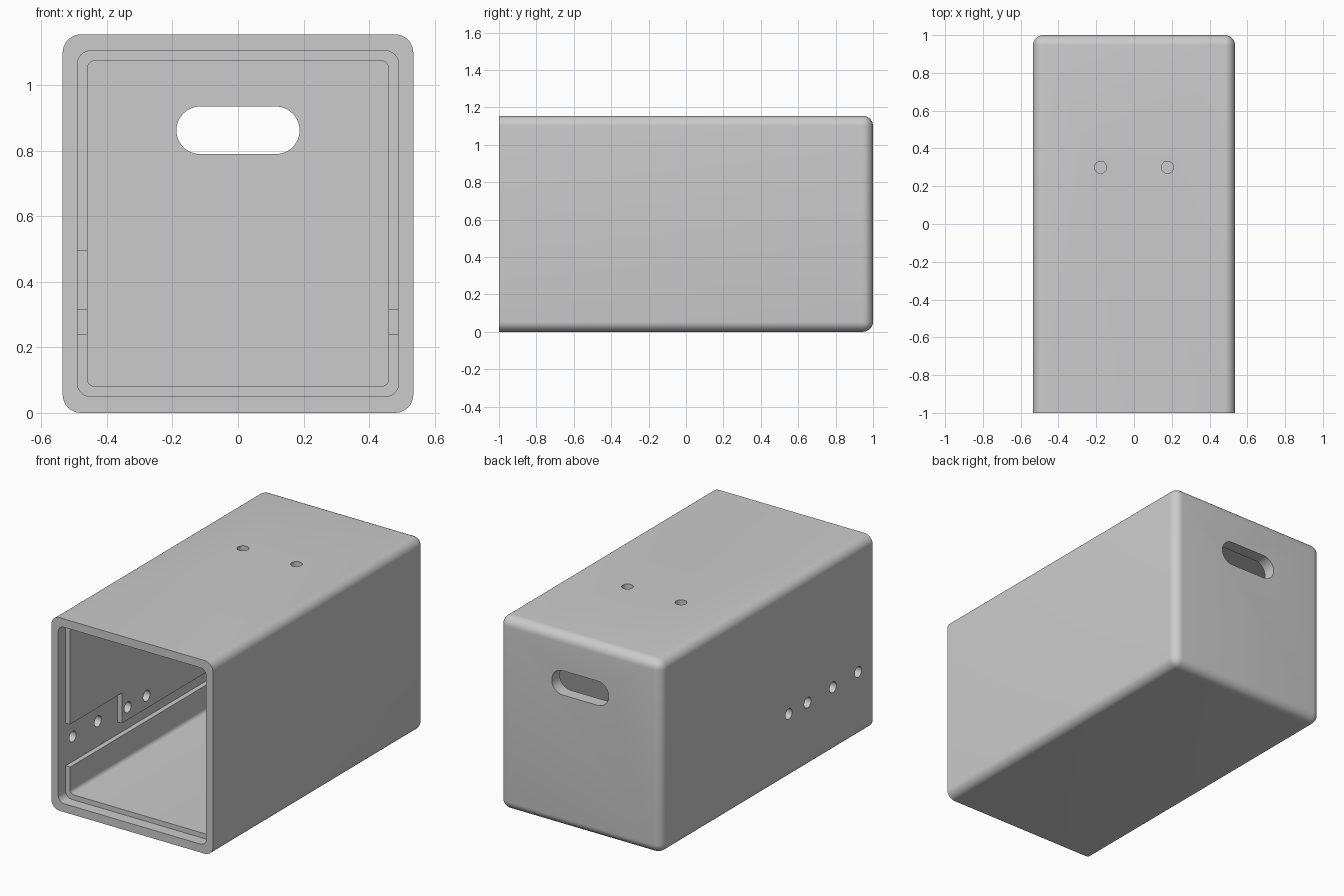
import bpy
import bmesh
from math import radians
from mathutils import Vector, Matrix

if "Cube" in bpy.data.objects:
    bpy.data.objects.remove(bpy.data.objects["Cube"], do_unlink=True)

HALF_W, HEIGHT, FRONT, BACK = 0.535, 1.155, -1.0, 1.0
INNER, REBATE = 0.46, 0.4895      # half widths of the cavity and front rebate
MID_Z = HEIGHT / 2

grey = bpy.data.materials.new("plain grey")
grey.use_nodes = True
grey.diffuse_color = (0.6, 0.6, 0.6, 1)
grey.node_tree.nodes["Principled BSDF"].inputs["Base Color"].default_value = (0.6, 0.6, 0.6, 1)


def finish(bm, name):
    bmesh.ops.recalc_face_normals(bm, faces=bm.faces)
    mesh = bpy.data.meshes.new(name)
    bm.to_mesh(mesh)
    bm.free()
    mesh.materials.append(grey)
    ob = bpy.data.objects.new(name, mesh)
    bpy.context.collection.objects.link(ob)
    return ob


def box(name, low, high, radius=0, rule=None, segments=8):
    """Box between two corners; edges chosen by the rule are rounded."""
    low, high = Vector(low), Vector(high)
    bm = bmesh.new()
    bmesh.ops.create_cube(bm, size=1)
    for v in bm.verts:
        v.co = (low + high) / 2 + v.co * (high - low)
    if radius:
        bmesh.ops.bevel(bm, geom=[e for e in bm.edges if rule(e)], offset=radius,
                        segments=segments, profile=0.5, affect='EDGES')
    return finish(bm, name)


def drill(name, place, axis):
    bm = bmesh.new()
    turn = Vector((0, 0, 1)).rotation_difference(Vector(axis)).to_matrix().to_4x4()
    bmesh.ops.create_cone(bm, cap_ends=True, segments=32, radius1=0.032, radius2=0.032,
                          depth=0.2, matrix=Matrix.Translation(place) @ turn)
    return finish(bm, name)


def along_y(e):
    return abs(e.verts[0].co.y - e.verts[1].co.y) > 0.01


def not_front(e):
    return max(v.co.y for v in e.verts) > 0


# Outer shell: rounded everywhere except around the open front
case = box("case", (-HALF_W, FRONT, 0), (HALF_W, BACK, HEIGHT), 0.055, not_front)

# Cavity and the shallow rebate around its mouth
cutters = [
    box("cavity_cutter", (-INNER, -1.05, 0.08), (INNER, 0.925, 1.075), 0.025, along_y),
    box("rebate_cutter", (-0.49, -1.1, 0.05), (0.49, -0.93, 1.105), 0.04, along_y),
]

# Guide grooves along both side walls
for side in (-1, 1):
    xs = sorted((side * 0.4, side * REBATE))
    cutters.append(box("groove_cutter", (xs[0], -0.95, 0.24), (xs[1], 0.92, 0.315)))

# Taller pocket at the front of one groove
cutters.append(box("pocket_cutter", (-REBATE, -0.95, 0.28), (-0.4, -0.44, 0.495)))

# Rounded hand hole through the back wall
cutters.append(box("handle_cutter", (-0.188, 0.8, 0.79), (0.188, 1.1, 0.935),
                   0.0724, along_y, 12))

# Bolt holes through one side wall and the top
for y in (-0.863, -0.625, -0.385, -0.207):
    cutters.append(drill("side_hole_cutter", (-0.5, y, 0.39), (1, 0, 0)))
for x in (-0.177, 0.177):
    cutters.append(drill("top_hole_cutter", (x, 0.3, 1.115), (0, 0, 1)))

# Cut everything out of the shell
bpy.ops.object.select_all(action='DESELECT')
bpy.context.view_layer.objects.active = case
case.select_set(True)
for cutter in cutters:
    mod = case.modifiers.new("cut", 'BOOLEAN')
    mod.operation = 'DIFFERENCE'
    mod.solver = 'EXACT'
    mod.object = cutter
    bpy.ops.object.modifier_apply(modifier=mod.name)
    bpy.data.objects.remove(cutter, do_unlink=True)

bpy.ops.object.shade_smooth_by_angle(angle=radians(30))
